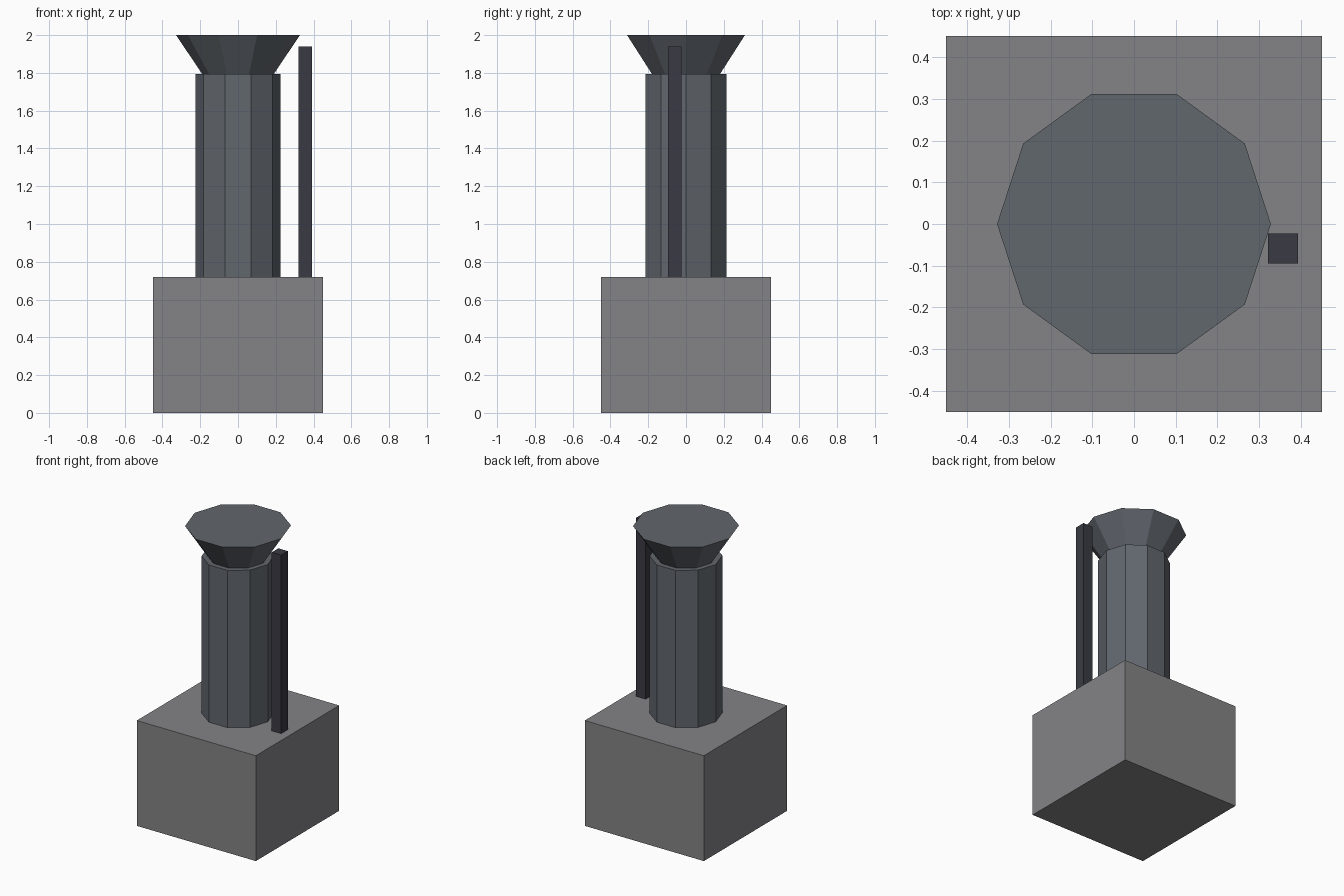
import bpy, bmesh
from mathutils import Matrix

if "Cube" in bpy.data.objects:
    bpy.data.objects.remove(bpy.data.objects["Cube"])

def material(name, rgb):
    m = bpy.data.materials.new(name)
    m.diffuse_color = (*rgb, 1)
    m.use_nodes = True
    m.node_tree.nodes["Principled BSDF"].inputs["Base Color"].default_value = m.diffuse_color
    return m

def add(name, bm, mat):
    mesh = bpy.data.meshes.new(name)
    bm.to_mesh(mesh)
    bm.free()
    mesh.materials.append(mat)
    bpy.context.collection.objects.link(bpy.data.objects.new(name, mesh))

def box(name, centre, size, mat):
    bm = bmesh.new()
    bmesh.ops.create_cube(bm, size=1, matrix=Matrix.LocRotScale(centre, None, size))
    add(name, bm, mat)

def decagon(name, r_bottom, r_top, z0, z1, mat):
    # ten-sided, with one corner pointing along +x
    bm = bmesh.new()
    bmesh.ops.create_cone(bm, cap_ends=True, segments=10, radius1=r_bottom, radius2=r_top,
                          depth=z1 - z0, matrix=Matrix.Translation((0, 0, (z0 + z1) / 2)))
    # make sure a corner lies on the x axis
    if abs(max(v.co.x for v in bm.verts) - max(r_bottom, r_top)) > 1e-4:
        bmesh.ops.rotate(bm, verts=bm.verts, matrix=Matrix.Rotation(0.3141593, 3, 'Z'))
    add(name, bm, mat)

stone = material("stone", (0.23, 0.23, 0.24))
slate = material("slate", (0.12, 0.135, 0.155))
dark = material("dark_metal", (0.042, 0.043, 0.056))

# square block the chimney stands on
box("base_block", (0, 0, 0.36), (0.9, 0.9, 0.72), stone)
# ten-sided stack and its flared top
decagon("stack", 0.225, 0.225, 0.72, 1.795, slate)
decagon("flared_cap", 0.19, 0.328, 1.795, 2.0, slate)
# thin square pipe at the side
box("side_pipe", (0.357, -0.059, 1.33), (0.072, 0.072, 1.22), dark)
